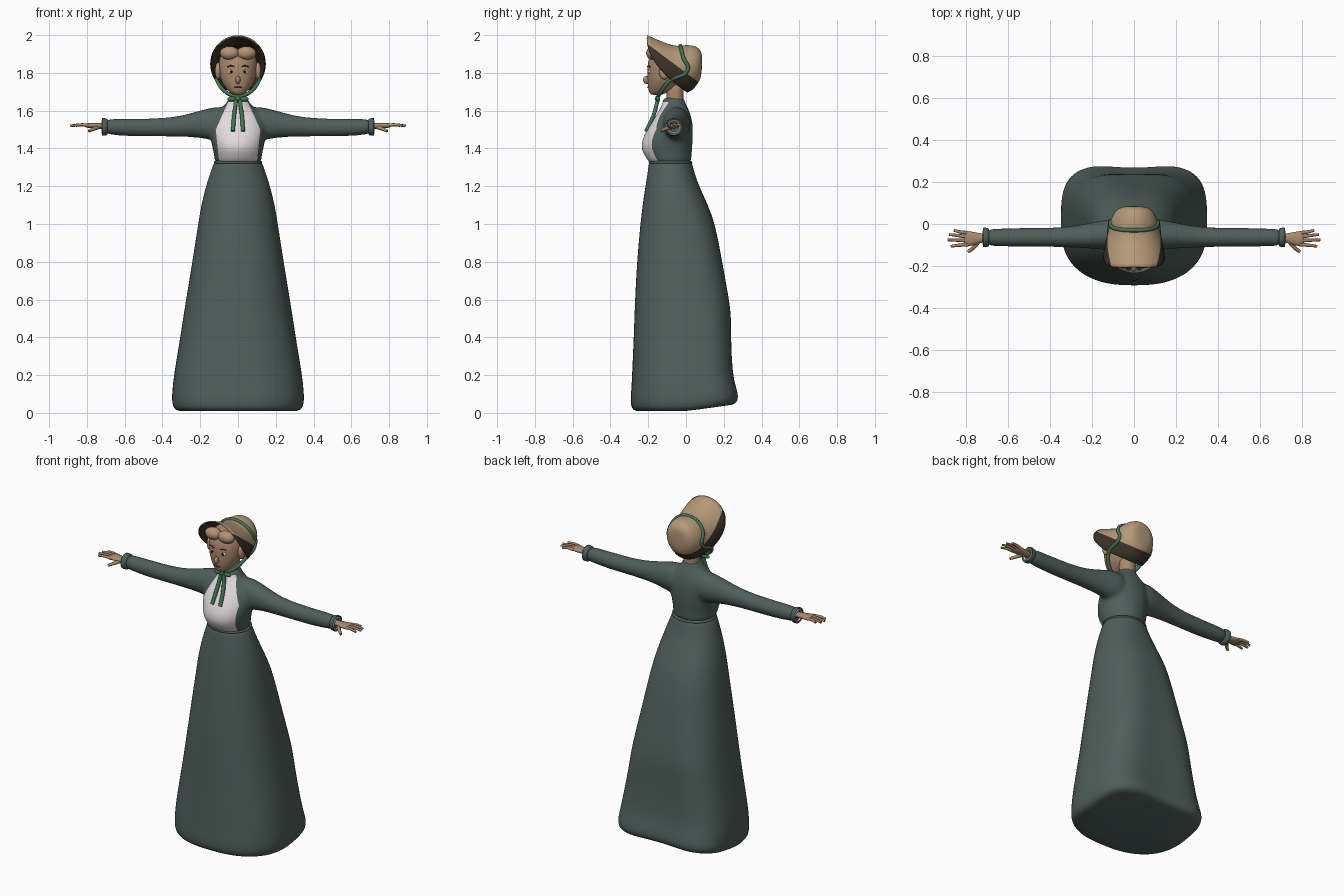
import bpy, bmesh
from math import sin, cos, pi
from mathutils import Vector

if "Cube" in bpy.data.objects:
    bpy.data.objects.remove(bpy.data.objects["Cube"])


def material(name, r, g, b):
    m = bpy.data.materials.new(name)
    m.use_nodes = True
    m.diffuse_color = (r, g, b, 1)
    bsdf = m.node_tree.nodes["Principled BSDF"]
    bsdf.inputs["Base Color"].default_value = (r, g, b, 1)
    bsdf.inputs["Roughness"].default_value = 0.8
    return m


GREEN = material("dress green", .078, .115, .105)
WHITE = material("bib white", .78, .71, .73)
SKIN = material("skin tan", .40, .25, .15)
HAIR = material("hair light brown", .46, .29, .17)
STRAW = material("bonnet straw", .46, .32, .19)
DARK = material("bonnet lining brown", .045, .032, .022)
RIBBON = material("ribbon green", .055, .18, .09)
BLACK = material("pupil black", .01, .008, .008)
LIP = material("lip brown", .16, .06, .045)
SIDES = ((-1, "right"), (1, "left"))


def ring(z, hw, yf, yb, nf=2, nb=2, count=32):
    """Horizontal section with separate roundness in front and behind."""
    out, mid, r = [], (yf + yb) / 2, (yb - yf) / 2
    for i in range(count):
        c, s = cos(2 * pi * i / count), sin(2 * pi * i / count)
        p = 2 / (nb if s > 0 else nf)
        out.append(Vector((hw * abs(c) ** p * (1 if c > 0 else -1),
                           mid + r * abs(s) ** p * (1 if s > 0 else -1), z)))
    return out


def arm_ring(side, x, y, z, ry, rz, count=24):
    return [Vector((side * x, y + ry * cos(2 * pi * i / count), z + rz * sin(2 * pi * i / count)))
            for i in range(count)]


def loft(bm, rings, caps=True):
    rows = [[bm.verts.new(p) for p in r] for r in rings]
    n = len(rows[0])
    for a, b in zip(rows, rows[1:]):
        for i in range(n):
            bm.faces.new((a[i], a[(i + 1) % n], b[(i + 1) % n], b[i]))
    if caps:
        bm.faces.new(rows[0])
        bm.faces.new(rows[-1])


def finish(name, bm, mats, subdiv=0):
    bmesh.ops.recalc_face_normals(bm, faces=bm.faces[:])
    me = bpy.data.meshes.new(name)
    bm.to_mesh(me)
    bm.free()
    for m in mats:
        me.materials.append(m)
    me.shade_smooth()
    ob = bpy.data.objects.new(name, me)
    bpy.context.collection.objects.link(ob)
    if subdiv:
        ob.modifiers.new("smooth", "SUBSURF").levels = subdiv
        ob.modifiers["smooth"].render_levels = subdiv
    return ob


def lofted(name, rings, mat, subdiv=1, caps=True):
    bm = bmesh.new()
    loft(bm, rings, caps)
    return finish(name, bm, [mat], subdiv)


def paint(ob, planes, rule):
    """Apply modifiers, cut along the planes, give material 1 where the rule holds."""
    bpy.context.view_layer.update()
    bm = bmesh.new()
    bm.from_object(ob, bpy.context.evaluated_depsgraph_get())
    ob.modifiers.clear()
    for co, no in planes:
        bmesh.ops.bisect_plane(bm, geom=bm.verts[:] + bm.edges[:] + bm.faces[:],
                               plane_co=co, plane_no=no)
    for f in bm.faces:
        f.smooth = True
        f.material_index = int(rule(f.calc_center_median(), f.normal))
    bm.to_mesh(ob.data)
    bm.free()


def ball(name, pos, radii, mat):
    bm = bmesh.new()
    bmesh.ops.create_uvsphere(bm, u_segments=16, v_segments=10, radius=1)
    for v in bm.verts:
        v.co = Vector(a * b for a, b in zip(v.co, radii)) + Vector(pos)
    return finish(name, bm, [mat])


def tube(name, pts, radius, mat, taper=1):
    cu = bpy.data.curves.new(name, "CURVE")
    cu.dimensions = "3D"
    cu.bevel_depth, cu.bevel_resolution, cu.use_fill_caps = radius, 2, True
    cu.resolution_u = 6
    sp = cu.splines.new("BEZIER")
    sp.bezier_points.add(len(pts) - 1)
    for i, (bp, p) in enumerate(zip(sp.bezier_points, pts)):
        bp.co = p
        bp.handle_left_type = bp.handle_right_type = "AUTO"
        bp.radius = 1 + (taper - 1) * i / (len(pts) - 1)
    cu.materials.append(mat)
    ob = bpy.data.objects.new(name, cu)
    bpy.context.collection.objects.link(ob)


# Skirt with a squared back, a hollow behind and a raised rear hem
skirt_rows = [(.005, .30, -.25, .24), (.012, .335, -.283, .275), (.05, .352, -.296, .29),
              (.12, .348, -.29, .272), (.2, .34, -.286, .254), (.4, .306, -.277, .246),
              (.52, .288, -.273, .247), (.6, .275, -.27, .235), (.8, .242, -.26, .197),
              (1.0, .211, -.242, .158), (1.1, .195, -.23, .118), (1.2, .17, -.215, .07),
              (1.27, .147, -.203, .045), (1.32, .129, -.197, .033), (1.332, .125, -.193, .03)]
rings = []
for z, hw, yf, yb in skirt_rows:
    low = max(0, 1 - z / 1.33)
    r = ring(z, hw, yf, yb, 2 + .5 * low, 2 + 1.8 * low, 48)
    for p in r:
        back = max(0, p.y / .28)
        p.z += .04 * back * max(0, 1 - z / .3)
        p.y -= .02 * back * low * max(0, 1 - abs(p.x) / (.6 * hw))
    rings.append(r)
lofted("skirt", rings, GREEN)

# Waist seam
lofted("waistband", [ring(z, .123 + d, -.19 - d, .028 + d, count=48) for z, d in
                     ((1.318, 0), (1.321, .006), (1.331, .006), (1.336, 0))], GREEN)

# Bodice and sleeves fused into one surface
bm = bmesh.new()
loft(bm, [ring(*r) for r in (
    (1.315, .124, -.19, .028), (1.34, .124, -.205, .029), (1.38, .13, -.232, .031),
    (1.42, .14, -.241, .035), (1.48, .15, -.22, .038), (1.54, .152, -.182, .036),
    (1.595, .12, -.146, .02), (1.63, .068, -.128, .003), (1.65, .056, -.124, -.007),
    (1.674, .054, -.122, -.009))])
for s, side in SIDES:
    loft(bm, [arm_ring(s, *r) for r in (
        (.06, -.05, 1.535, .075, .09), (.12, -.05, 1.53, .075, .092), (.2, -.055, 1.53, .062, .073),
        (.3, -.062, 1.517, .05, .055), (.42, -.064, 1.511, .045, .048),
        (.56, -.064, 1.51, .045, .048), (.66, -.064, 1.514, .043, .043),
        (.71, -.064, 1.515, .041, .041))])
bodice = finish("bodice", bm, [GREEN, WHITE], 1)
rm = bodice.modifiers.new("fuse", "REMESH")
rm.mode, rm.voxel_size = "VOXEL", .01
sm = bodice.modifiers.new("relax", "SMOOTH")
sm.factor, sm.iterations = .5, 8


def bib(c, n):
    x = abs(c.x)
    return (c.y < -.08 and n.y < 0 and 1.33 < c.z < 1.645
            and x < .05 + (1.65 - c.z) * .453 and x < .1 + (c.z - 1.33) * .106)


cuts = [((s * .05, 0, 1.65), (s, 0, .453)) for s, _ in SIDES]
cuts += [((s * .1, 0, 1.33), (s, 0, -.106)) for s, _ in SIDES]
paint(bodice, cuts + [((0, 0, 1.645), (0, 0, 1))], bib)

# Cuffs and hands
for s, side in SIDES:
    lofted(side + "_cuff", [arm_ring(s, x, -.064, 1.514, r, r) for x, r in (
        (.688, .038), (.695, .046), (.718, .048), (.722, .045), (.71, .038))], GREEN)
    lofted(side + "_undersleeve", [arm_ring(s, x, -.064, 1.514, r, r) for x, r in (
        (.70, .037), (.722, .038), (.723, .03), (.70, .027))], WHITE)
    lofted(side + "_palm", [arm_ring(s, *r, count=12) for r in (
        (.69, -.066, 1.517, .02, .017), (.73, -.067, 1.518, .022, .016),
        (.765, -.07, 1.52, .035, .016), (.80, -.07, 1.522, .037, .013),
        (.812, -.07, 1.522, .03, .008))], SKIN)
    for i, (tip, y) in enumerate(((.858, -.03), (.882, -.05), (.888, -.076), (.873, -.106))):
        root = -.043 - i * .018
        tube(f"{side}_finger_{i + 1}", [(s * .79, root, 1.522), (s * .835, (root + y) / 2, 1.525),
                                        (s * tip, y, 1.52)], .0095, SKIN, .65)
    tube(side + "_thumb", [(s * .74, -.08, 1.513), (s * .765, -.112, 1.503),
                           (s * .79, -.132, 1.492)], .012, SKIN, .65)

# Neck and head
lofted("neck", [ring(z, .046, -.103, -.012) for z in (1.62, 1.66, 1.7, 1.76)], SKIN)
lofted("head", [ring(*r) for r in (
    (1.683, .02, -.18, -.135), (1.69, .036, -.192, -.11), (1.715, .062, -.201, -.06),
    (1.75, .088, -.203, -.03), (1.80, .102, -.206, -.005), (1.86, .104, -.204, .01),
    (1.91, .088, -.18, 0), (1.93, .05, -.14, -.04))], SKIN)

# Face and front hair
ball("nose", (0, -.208, 1.763), (.013, .019, .022), SKIN)
ball("mouth", (0, -.2, 1.724), (.022, .006, .005), LIP)
for s, side in SIDES:
    ball(side + "_eye", (s * .037, -.193, 1.806), (.016, .008, .012), WHITE)
    ball(side + "_pupil", (s * .037, -.2, 1.806), (.007, .004, .008), BLACK)
    tube(side + "_brow", [(s * .02, -.203, 1.833), (s * .037, -.2, 1.838),
                          (s * .056, -.19, 1.832)], .003, DARK)
    ball(side + "_hair_wave", (s * .044, -.175, 1.905), (.052, .036, .036), HAIR)
    ball(side + "_hair_curl", (s * .106, -.115, 1.81), (.016, .028, .045), HAIR)


# Bonnet: tilted hoops from the crown to the flared brim
def hoop(yt, zt, yb, zb, hw, bow=0, count=32):
    out = []
    for i in range(count):
        c, s = cos(2 * pi * i / count), sin(2 * pi * i / count)
        out.append(Vector((hw * s, (yt + yb) / 2 + c * (yt - yb) / 2 - bow * s * s,
                           (zt + zb) / 2 + c * (zt - zb) / 2)))
    return out


bm = bmesh.new()
loft(bm, [hoop(*h) for h in (
    (.085, 1.875, .085, 1.85, .015), (.083, 1.91, .083, 1.80, .055),
    (.062, 1.94, .076, 1.768, .083), (.01, 1.95, .064, 1.745, .105),
    (-.03, 1.944, .052, 1.73, .114, .01), (-.065, 1.943, .042, 1.715, .121, .02),
    (-.125, 1.965, .026, 1.703, .138, .04), (-.205, 2.0, .008, 1.695, .148, .06))], False)
bm.faces.new([v for v in bm.verts][:32])
bonnet = finish("bonnet", bm, [STRAW, DARK], 2)
paint(bonnet, [((0, 0, 1.80), (0, .75, 1))], lambda c, n: c.z < 1.80 - .75 * c.y)
shell = bonnet.modifiers.new("lining", "SOLIDIFY")
shell.thickness, shell.offset, shell.material_offset = .006, -1, 1

# Ribbon over the bonnet, tied under the chin
over = hoop(-.03, 1.944, .052, 1.73, .115, .01)
upper = [over[i % 32] for i in range(-9, 10, 3)]
tube("ribbon_strap", [(0, -.15, 1.672), (-.06, -.135, 1.695), (-.112, -.085, 1.76)] + upper
     + [(.112, -.085, 1.76), (.06, -.135, 1.695), (0, -.15, 1.672)], .01, RIBBON)
ball("ribbon_knot", (0, -.152, 1.663), (.014, .013, .014), RIBBON)
for s, side in SIDES:
    ball(side + "_ribbon_loop", (s * .03, -.148, 1.662), (.026, .011, .013), RIBBON)
    tube(side + "_ribbon_tail", [(s * .01, -.15, 1.655), (s * .02, -.17, 1.58),
                                 (s * .027, -.212, 1.49)], .011, RIBBON)
